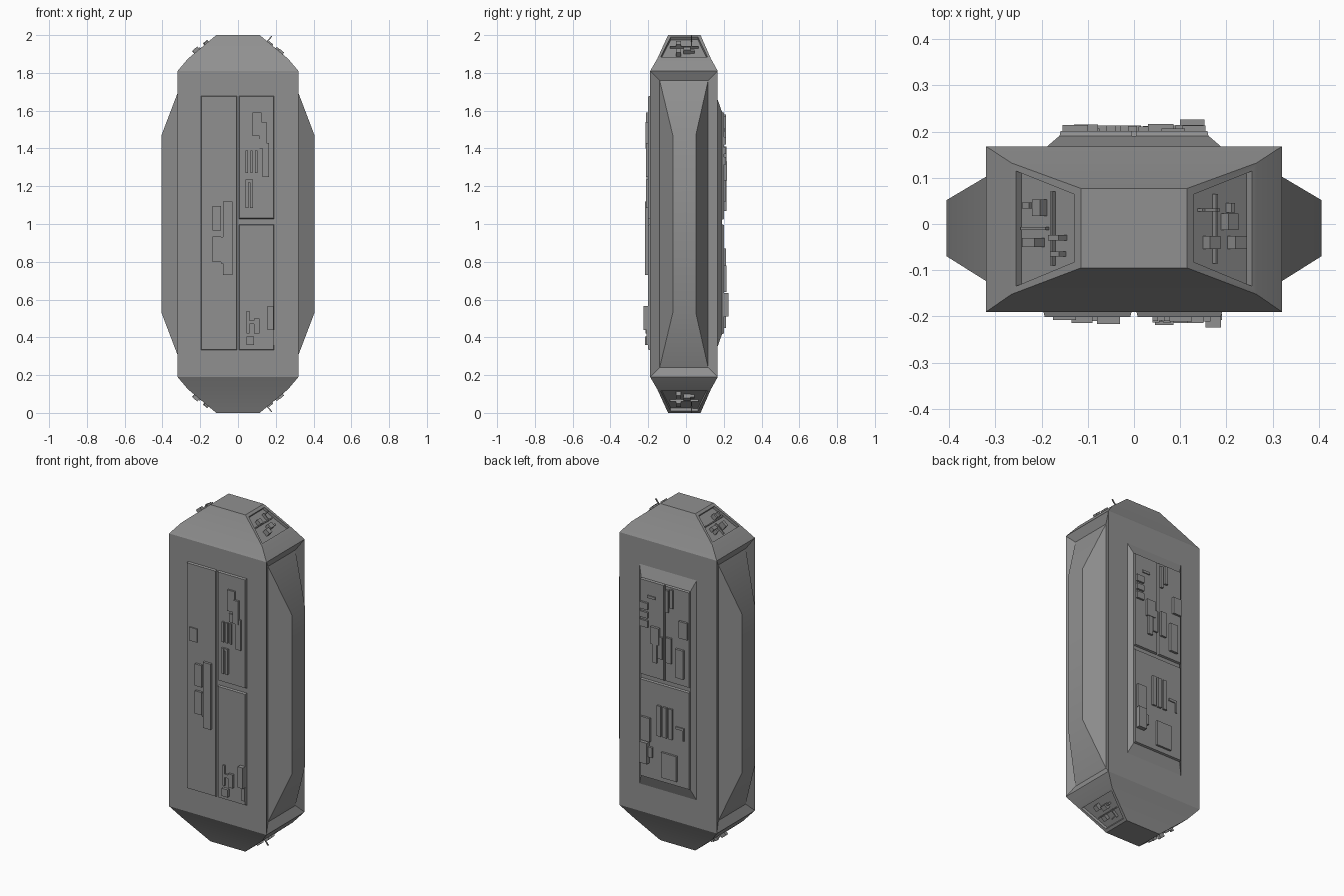
import bpy, bmesh
from mathutils import Vector, Matrix

cube = bpy.data.objects.get("Cube")
if cube:
    bpy.data.objects.remove(cube, do_unlink=True)

GREY = (0.28, 0.28, 0.28, 1)
mat = bpy.data.materials.new("hull grey")
mat.use_nodes = True
mat.diffuse_color = GREY
bsdf = next(n for n in mat.node_tree.nodes if n.type == 'BSDF_PRINCIPLED')
bsdf.inputs["Base Color"].default_value = GREY
bsdf.inputs["Roughness"].default_value = 0.7


def finish(bm, name):
    bmesh.ops.recalc_face_normals(bm, faces=bm.faces[:])
    mesh = bpy.data.meshes.new(name)
    bm.to_mesh(mesh)
    bm.free()
    mesh.materials.append(mat)
    obj = bpy.data.objects.new(name, mesh)
    bpy.context.collection.objects.link(obj)
    return obj


def slab(bm, x0, x1, z0, z1, y0, y1, tx=0.0, tz=0.0):
    """Box from y0 to y1 whose y1 face is narrowed by tx and tz."""
    bottom = [(x0, z0), (x1, z0), (x1, z1), (x0, z1)]
    top = [(x0 + tx, z0 + tz), (x1 - tx, z0 + tz), (x1 - tx, z1 - tz), (x0 + tx, z1 - tz)]
    a = [bm.verts.new((x, y0, z)) for x, z in bottom]
    b = [bm.verts.new((x, y1, z)) for x, z in top]
    bm.faces.new(a)
    bm.faces.new(b)
    for i in range(4):
        j = (i + 1) % 4
        bm.faces.new((a[i], a[j], b[j], b[i]))


# Hull: stacked rectangular rings (z, half width, front y, back y)
upper = [(1.81, .32, -.19, .168), (1.875, .265, -.152, .132), (2.0, .115, -.095, .077)]
rings = [(2 - z, *rest) for z, *rest in reversed(upper)] + upper
bm = bmesh.new()
loops = [[bm.verts.new(p) for p in ((-w, f, z), (w, f, z), (w, b, z), (-w, b, z))]
         for z, w, f, b in rings]
bm.faces.new(loops[0])
bm.faces.new(loops[-1])
sides, windows = [], []
for level, (lo, hi) in enumerate(zip(loops, loops[1:])):
    for i in range(4):
        j = (i + 1) % 4
        face = bm.faces.new((lo[i], lo[j], hi[j], hi[i]))
        if i in (1, 3):
            if level == 2:
                sides.append(face)
            elif level in (0, 4):
                windows.append(face)
bmesh.ops.recalc_face_normals(bm, faces=bm.faces[:])

# Recessed frames and projecting side blisters
bmesh.ops.inset_individual(bm, faces=sides, thickness=.072, depth=-.025)
bmesh.ops.inset_individual(bm, faces=sides, thickness=.03)
for face in sides:
    for v in face.verts:
        v.co = (.405 if v.co.x > 0 else -.405,
                .052 if v.co.y > 0 else -.07,
                1.47 if v.co.z > 1 else .53)

# Sunken bays in the sloping ends
bmesh.ops.inset_individual(bm, faces=windows, thickness=.022)
bmesh.ops.inset_individual(bm, faces=windows, thickness=.002, depth=-.016)
hull = finish(bm, "hull")
bpy.ops.object.select_all(action='DESELECT')
hull.select_set(True)
bpy.context.view_layer.objects.active = hull
bpy.ops.object.shade_smooth_by_angle(angle=.45)

# Front armour panels: one tall and two stacked
bm = bmesh.new()
for x0, x1, z0, z1 in [(-.197, -.004, .33, 1.68), (.004, .192, 1.025, 1.68), (.004, .192, .33, 1.0)]:
    slab(bm, x0, x1, z0, z1, -.185, -.201, .004, .006)
finish(bm, "front_panels")

# Back raised platform and its three panels
bm = bmesh.new()
slab(bm, -.197, .197, .33, 1.68, .16, .19, .035, .085)
finish(bm, "back_platform")
bm = bmesh.new()
for x0, x1, z0, z1 in [(-.162, -.003, 1.02, 1.595), (.003, .162, 1.02, 1.595), (-.162, .162, .415, 1.0)]:
    slab(bm, x0, x1, z0, z1, .185, .201, .003, .006)
finish(bm, "back_panels")

# Surface machinery: x0, x1, z0, z1, outer distance
front_blocks = [
    (-.135, -.09, .965, 1.095, .214), (-.135, -.09, .80, .935, .214),
    (-.08, -.03, .73, 1.12, .216), (-.09, -.065, .79, .93, .210),
    (-.175, -.125, 1.22, 1.3, .208),
    (.077, .125, 1.465, 1.59, .211), (.115, .15, 1.4, 1.54, .214),
    (.13, .165, 1.25, 1.43, .211), (.085, .13, 1.4, 1.45, .208),
    (.04, .08, 1.22, 1.235, .209), (.04, .055, 1.085, 1.235, .213),
    (.063, .08, 1.085, 1.235, .213),
    (.045, .06, .42, .54, .211), (.06, .085, .47, .49, .211),
    (.085, .115, .42, .5, .214), (.155, .188, .44, .565, .224),
    (.17, .19, .36, .44, .208), (.045, .085, .36, .405, .218)]
back_blocks = [
    (.105, .155, 1.42, 1.46, .213), (.105, .155, 1.37, 1.405, .213),
    (.105, .155, 1.315, 1.355, .213), (.06, .11, 1.49, 1.505, .207),
    (.03, .085, 1.23, 1.33, .216), (.045, .075, 1.12, 1.23, .213),
    (.01, .04, 1.15, 1.28, .211), (-.03, -.012, 1.44, 1.57, .213),
    (-.06, -.04, 1.47, 1.58, .213), (-.155, -.1, 1.31, 1.41, .214),
    (-.13, -.078, 1.07, 1.24, .215), (-.05, -.015, 1.14, 1.29, .213),
    (.09, .15, .64, .78, .214), (.1, .152, .51, .635, .226),
    (.075, .1, .55, .61, .213), (-.085, .015, .45, .6, .213),
    (-.13, -.075, .76, .775, .207), (-.13, -.118, .7, .76, .207)]
front_blocks += [(x, x + .012, 1.27, 1.39, .210) for x in (.04, .065, .09)]
back_blocks += [(x, x + .025, .69, .87, .212) for x in (-.055, -.018, .019)]
for name, blocks, sign in [("front_machinery", front_blocks, -1), ("back_machinery", back_blocks, 1)]:
    bm = bmesh.new()
    for x0, x1, z0, z1, y in blocks:
        slab(bm, x0, x1, z0, z1, sign * .195, sign * y)
    finish(bm, name)


def bay_fittings(name, sx, sz, blocks):
    """Boxes in a bay's plane: y, offset up the slope, sizes, height."""
    up = Vector((-.15 * sx, 0, .125 * sz)).normalized()
    out = Vector((.125 * sx, 0, .15 * sz)).normalized()
    centre = Vector((.19 * sx, -.01, 1 + .9375 * sz)) - out * .018
    bm = bmesh.new()
    for y, v, wy, wv, h in blocks:
        frame = Matrix.Identity(4)
        axes = (Vector((0, wy, 0)), up * wv, out * h,
                centre + Vector((0, y, 0)) + up * v + out * h / 2)
        for col, axis in enumerate(axes):
            for row in range(3):
                frame[row][col] = axis[row]
        bmesh.ops.create_cube(bm, size=1, matrix=frame)
    finish(bm, name)


# Bay fittings: dividers, boxes and thin masts
right_side = [(0, .01, .16, .006, .014), (0, -.04, .006, .07, .014),
              (.045, -.022, .035, .022, .026), (-.03, -.035, .02, .035, .036),
              (-.02, .03, .012, .03, .03), (-.055, .03, .01, .025, .026),
              (.05, -.045, .012, .02, .034)]
left_side = [(0, .01, .15, .006, .014), (.015, -.025, .035, .028, .028),
             (-.03, .025, .028, .03, .026), (-.03, -.045, .028, .032, .03),
             (.04, .03, .006, .05, .018), (.04, .045, .006, .006, .055),
             (.045, -.03, .02, .01, .02)]
for end, sz in (("upper", 1), ("lower", -1)):
    bay_fittings(end + "_left_bay_fittings", 1, sz, left_side)
    bay_fittings(end + "_right_bay_fittings", -1, sz, right_side)
